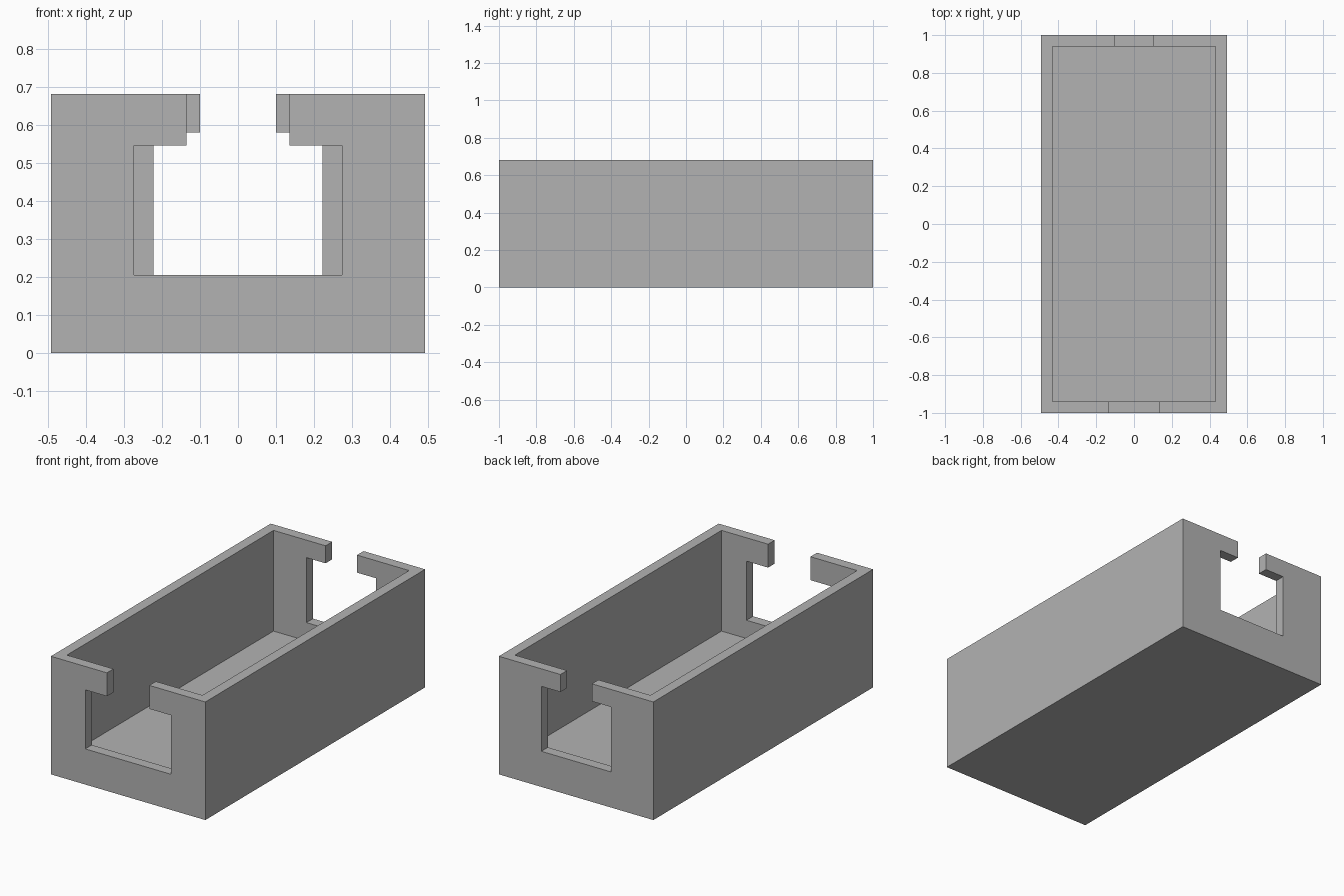
import bpy
import bmesh

if "Cube" in bpy.data.objects:
    bpy.data.objects.remove(bpy.data.objects["Cube"], do_unlink=True)

HALF_W, HALF_L, HEIGHT = 0.492, 1.0, 0.68
WALL, FLOOR, SILL = 0.06, 0.10, 0.205

grey = bpy.data.materials.new("light grey")
grey.use_nodes = True
grey.diffuse_color = (0.45, 0.45, 0.45, 1)
grey.node_tree.nodes["Principled BSDF"].inputs["Base Color"].default_value = grey.diffuse_color


def extrude_profile(name, half_profile, y0, y1):
    """Mirror a right-hand (x, z) profile about x = 0 and extrude it along y."""
    outline = half_profile + [(-x, z) for x, z in reversed(half_profile)]
    bm = bmesh.new()
    face = bm.faces.new([bm.verts.new((x, y0, z)) for x, z in outline])
    geom = bmesh.ops.extrude_face_region(bm, geom=[face])["geom"]
    verts = [v for v in geom if isinstance(v, bmesh.types.BMVert)]
    bmesh.ops.translate(bm, vec=(0, y1 - y0, 0), verts=verts)
    bmesh.ops.recalc_face_normals(bm, faces=bm.faces)
    mesh = bpy.data.meshes.new(name)
    bm.to_mesh(mesh)
    bm.free()
    mesh.materials.append(grey)
    obj = bpy.data.objects.new(name, mesh)
    bpy.context.collection.objects.link(obj)
    return obj


def block_profile(half_w, z0, z1):
    return [(half_w, z0), (half_w, z1)]


def cut(target, cutter):
    mod = target.modifiers.new("cut", "BOOLEAN")
    mod.operation, mod.solver, mod.object = "DIFFERENCE", "EXACT", cutter
    bpy.context.view_layer.objects.active = target
    bpy.ops.object.modifier_apply(modifier=mod.name)
    bpy.data.objects.remove(cutter, do_unlink=True)


# Outer block, hollowed from above
tray = extrude_profile("open_tray", block_profile(HALF_W, 0, HEIGHT), -HALF_L, HALF_L)
cut(tray, extrude_profile("cavity", block_profile(HALF_W - WALL, FLOOR, HEIGHT + 0.2),
                          WALL - HALF_L, HALF_L - WALL))

# Keyhole openings: a wide window with a narrower slot up to the rim
for name, side, window, slot, lip in (("front_opening", -1, 0.273, 0.135, 0.545),
                                      ("back_opening", 1, 0.222, 0.10, 0.579)):
    profile = [(window, SILL), (window, lip), (slot, lip), (slot, HEIGHT + 0.1)]
    cut(tray, extrude_profile(name, profile, side * (HALF_L - 2 * WALL), side * (HALF_L + 0.1)))
